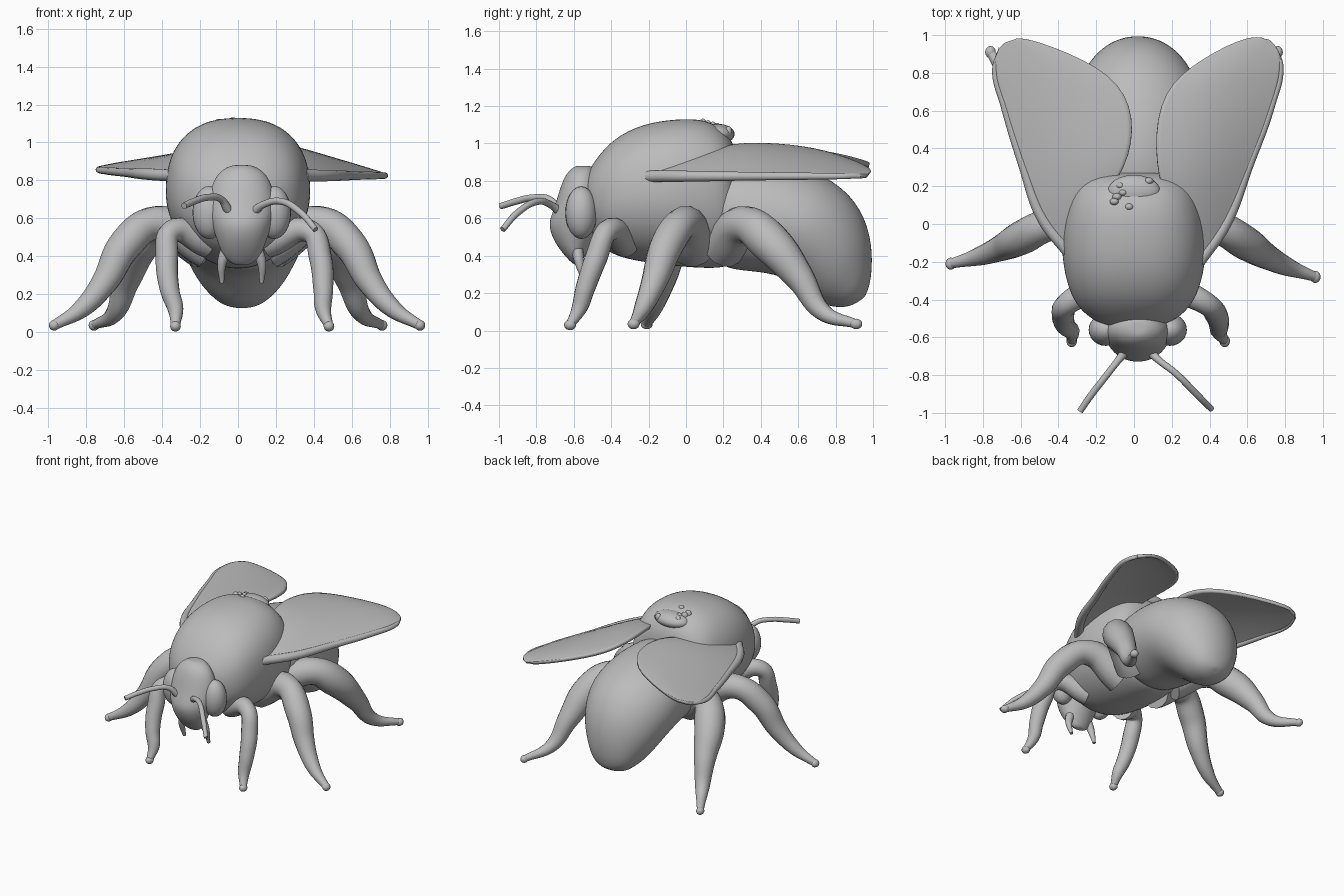
import bpy, bmesh, math, random
from mathutils import Vector

cube = bpy.data.objects.get("Cube")
if cube:
    bpy.data.objects.remove(cube, do_unlink=True)

clay = bpy.data.materials.new("plain grey")
clay.use_nodes = True
grey = (0.5, 0.5, 0.5, 1)
clay.diffuse_color = grey
clay.node_tree.nodes["Principled BSDF"].inputs["Base Color"].default_value = grey


def finish(name, bm, subdivide=0):
    """Turn a bmesh into a smooth, coloured object."""
    bmesh.ops.recalc_face_normals(bm, faces=bm.faces)
    for face in bm.faces:
        face.smooth = True
    mesh = bpy.data.meshes.new(name)
    bm.to_mesh(mesh)
    bm.free()
    mesh.materials.append(clay)
    obj = bpy.data.objects.new(name, mesh)
    bpy.context.collection.objects.link(obj)
    if subdivide:
        mod = obj.modifiers.new("smooth", 'SUBSURF')
        mod.levels = mod.render_levels = subdivide
    return obj


def loft(name, slices, power=2.0, shift=0.0, sides=24):
    """Skin slices spanning (y, z) to (y, z); power squares the upper half."""
    bm = bmesh.new()
    rings = []
    for ya, za, yb, zb, width in slices:
        a, b = Vector((shift, ya, za)), Vector((shift, yb, zb))
        ring = []
        for i in range(sides):
            angle = math.tau * i / sides
            c, s = math.cos(angle), math.sin(angle)
            bend = 2 / power if s > 0 else 1
            across = math.copysign(abs(c) ** bend, c) * width
            along = math.copysign(abs(s) ** bend, s)
            point = (a + b) / 2 + (a - b) / 2 * along + Vector((across, 0, 0))
            ring.append(bm.verts.new(point))
        rings.append(ring)
    for low, high in zip(rings, rings[1:]):
        for i in range(sides):
            j = (i + 1) % sides
            bm.faces.new((low[i], low[j], high[j], high[i]))
    for ring in (rings[0], rings[-1]):
        centre = sum((v.co for v in ring), Vector()) / sides
        pole = bm.verts.new(centre)
        for i in range(sides):
            bm.faces.new((ring[i], ring[(i + 1) % sides], pole))
    return finish(name, bm, 2)


def ball(name, centre, size):
    bm = bmesh.new()
    bmesh.ops.create_uvsphere(bm, u_segments=24, v_segments=16, radius=1)
    bmesh.ops.scale(bm, vec=size, verts=bm.verts)
    bmesh.ops.translate(bm, vec=centre, verts=bm.verts)
    return finish(name, bm)


def tube(name, points, radii):
    """Sweep a round section of changing radius along a smooth path."""
    curve = bpy.data.curves.new(name, 'CURVE')
    curve.dimensions = '3D'
    curve.bevel_depth = 1
    curve.bevel_resolution = 5
    curve.resolution_u = 8
    curve.use_fill_caps = True
    spline = curve.splines.new('BEZIER')
    spline.radius_interpolation = 'CARDINAL'
    spline.bezier_points.add(len(points) - 1)
    for knot, point, radius in zip(spline.bezier_points, points, radii):
        knot.co = point
        knot.radius = radius
        knot.handle_left_type = knot.handle_right_type = 'AUTO'
    curve.materials.append(clay)
    obj = bpy.data.objects.new(name, curve)
    bpy.context.collection.objects.link(obj)
    bpy.ops.object.select_all(action='DESELECT')
    obj.select_set(True)
    bpy.context.view_layer.objects.active = obj
    bpy.ops.object.convert(target='MESH')
    bpy.ops.object.shade_smooth_by_angle(angle=math.radians(60))


# Body: domed thorax, drooping abdomen, tapering head
loft("thorax", [
    (-.57, .74, -.53, .55, .08), (-.54, .82, -.49, .48, .2),
    (-.49, .91, -.43, .43, .28), (-.39, 1.03, -.36, .39, .34),
    (-.23, 1.11, -.22, .36, .38), (-.05, 1.135, -.05, .34, .39),
    (.1, 1.135, .08, .33, .365), (.22, 1.07, .2, .33, .33),
    (.28, .95, .26, .36, .25)], power=2.4)
loft("abdomen", [
    (.1, .9, .15, .36, .3), (.35, .93, .25, .32, .33),
    (.55, .9, .42, .31, .35), (.75, .83, .53, .28, .35),
    (.89, .72, .62, .21, .31), (.97, .58, .7, .15, .26),
    (1, .42, .76, .13, .2), (.99, .26, .84, .12, .14),
    (.96, .18, .9, .14, .05)], shift=.02)
loft("head", [
    (-.6, .88, -.5, .88, .06), (-.65, .83, -.48, .85, .13),
    (-.68, .74, -.45, .76, .17), (-.71, .64, -.45, .66, .18),
    (-.74, .57, -.46, .56, .16), (-.71, .48, -.5, .48, .13),
    (-.65, .4, -.54, .4, .1), (-.6, .35, -.56, .36, .05)], shift=.02)

# Ragged tuft on the back of the thorax
ball("back_ridge", (0, .17, 1.05), (.14, .09, .055))
random.seed(4)
for i in range(6):
    y = random.uniform(.08, .24)
    spot = (random.uniform(-.13, .13), y, 1.13 - .3 * y)
    ball("back_tuft", spot, (.025, .02, .03))

# Leg paths for the left side: points, radii, and toe offset on the right side
legs = {
    "front": ([(.16, -.32, .47), (.38, -.42, .53), (.435, -.48, .39),
               (.45, -.54, .22), (.45, -.57, .12), (.48, -.62, .03)],
              (.08, .06, .06, .052, .042, .024), (-.15, 0, 0)),
    "middle": ([(.16, .04, .45), (.43, -.01, .575), (.59, -.1, .46),
                (.7, -.17, .26), (.82, -.23, .12), (.96, -.28, .035)],
               (.12, .09, .09, .07, .048, .026), (.01, .07, 0)),
    "hind": ([(.18, .2, .45), (.41, .32, .565), (.52, .45, .47),
              (.59, .61, .28), (.65, .73, .1), (.76, .91, .035)],
             (.12, .1, .11, .078, .048, .024), (0, 0, 0)),
}

# Wing edges as (x, y): outer edge, then inner edge, root to tip
wings = {
    1: ([(.36, -.2), (.5, 0), (.62, .3), (.74, .62), (.79, .84), (.76, .93), (.71, .97)],
        [(.3, -.16), (.18, .1), (.11, .3), (.12, .65), (.28, .83), (.58, .99), (.67, .98)]),
    -1: ([(.36, -.15), (.5, .03), (.6, .3), (.7, .62), (.75, .82), (.72, .93), (.68, .96)],
         [(.3, -.1), (.15, .15), (.01, .35), (.0, .64), (.16, .83), (.54, .98), (.62, .98)]),
}
wing_rise = (.02, .11, .16, .135, .09, .03, .01)


def wing(name, side):
    """Span outer to inner edge, arching up towards the back."""
    bm = bmesh.new()
    rows, columns = [], 7
    for n, (outer, inner) in enumerate(zip(*wings[side])):
        base = .825 + (.008 * n if side < 0 else 0)
        arch = wing_rise[n] * (.85 if side < 0 else 1.12)
        row = []
        for i in range(columns):
            u = i / (columns - 1)
            p = Vector(outer).lerp(Vector(inner), u)
            z = base + arch * math.sin(u * math.pi / 2)
            row.append(bm.verts.new((p.x * side, p.y, z)))
        rows.append(row)
    for a, b in zip(rows, rows[1:]):
        for i in range(columns - 1):
            bm.faces.new((a[i], a[i + 1], b[i + 1], b[i]))
    edge = [row[0].co - Vector((.015 * side, 0, 0)) for row in rows[:6]]
    obj = finish(name, bm, 2)
    shell = obj.modifiers.new("thickness", 'SOLIDIFY')
    shell.thickness = .025
    shell.offset = 0
    tube(name + "_edge", edge, (.032, .03, .024, .02, .016, .012))


# Paired parts
for side, label in ((1, "left"), (-1, "right")):
    for name, (path, radii, offset) in legs.items():
        points = []
        for i, p in enumerate(path):
            point = Vector(p)
            if side < 0:
                point += Vector(offset) * i / (len(path) - 1)
            points.append((point.x * side, point.y, point.z))
        tube(f"{label}_{name}_leg", points, radii)
        ball(f"{label}_{name}_foot", points[-1], (.028, .032, .028))
    wing(f"{label}_wing", side)
    ball(f"{label}_eye", (.02 + .17 * side, -.56, .63), (.09, .085, .14))
    jaw = .02 + .105 * side
    tube(f"{label}_jaw", [(jaw - .02 * side, -.58, .43), (jaw, -.57, .36),
                          (jaw, -.54, .26)], (.03, .024, .012))

# Bent feelers, each with its own sweep
tube("left_feeler", [(.09, -.68, .64), (.13, -.72, .67), (.22, -.79, .69),
                     (.33, -.9, .63), (.41, -.98, .54)], (.024, .019, .018, .018, .016))
tube("right_feeler", [(-.05, -.68, .64), (-.09, -.73, .7), (-.16, -.82, .71),
                      (-.23, -.91, .69), (-.285, -.99, .665)], (.024, .019, .018, .018, .017))
